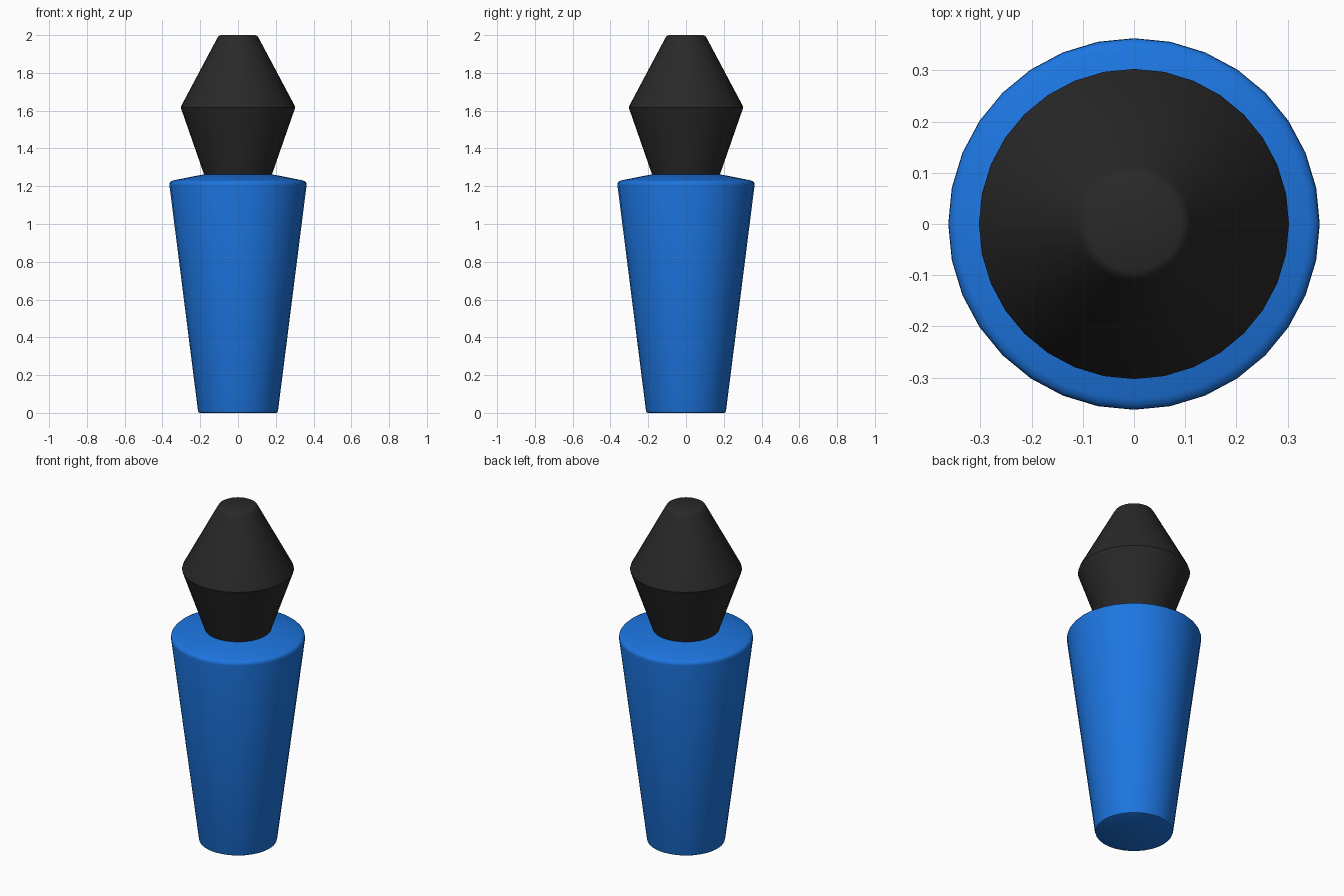
import bpy, bmesh
from math import cos, sin, tau, radians

if "Cube" in bpy.data.objects:
    bpy.data.objects.remove(bpy.data.objects["Cube"])

SIDES = 32


def lathe(name, profile, color):
    """Revolve (radius, height) points round z and cap both ends."""
    bm = bmesh.new()
    rings = [[bm.verts.new((r * cos(tau * i / SIDES), r * sin(tau * i / SIDES), z))
              for i in range(SIDES)] for r, z in profile]
    for low, high in zip(rings, rings[1:]):
        for i in range(SIDES):
            j = (i + 1) % SIDES
            bm.faces.new((low[i], low[j], high[j], high[i]))
    bm.faces.new(rings[0][::-1])
    bm.faces.new(rings[-1])
    mesh = bpy.data.meshes.new(name)
    bm.to_mesh(mesh)
    bm.free()
    obj = bpy.data.objects.new(name, mesh)
    bpy.context.collection.objects.link(obj)
    mat = bpy.data.materials.new(name + "_colour")
    mat.diffuse_color = color
    mat.use_nodes = True
    mat.node_tree.nodes["Principled BSDF"].inputs["Base Color"].default_value = mat.diffuse_color
    mesh.materials.append(mat)
    bpy.ops.object.select_all(action='DESELECT')
    obj.select_set(True)
    bpy.context.view_layer.objects.active = obj
    bpy.ops.object.shade_smooth_by_angle(angle=radians(35))
    return obj


# Tapered blue body with softened rims and a shallow sloping shoulder
lathe("body", [(0.203, 0), (0.209, 0.003), (0.212, 0.012),
               (0.363, 1.205), (0.362, 1.217), (0.355, 1.226), (0.343, 1.231),
               (0.18, 1.263)], (0.012, 0.18, 0.75, 1))

# Black stopper: flares out from the neck, then narrows to a blunt tip
lathe("stopper", [(0.18, 1.263), (0.299, 1.605), (0.303, 1.616), (0.299, 1.628),
                  (0.111, 1.982), (0.104, 1.993), (0.091, 2.0)],
      (0.022, 0.022, 0.022, 1))
